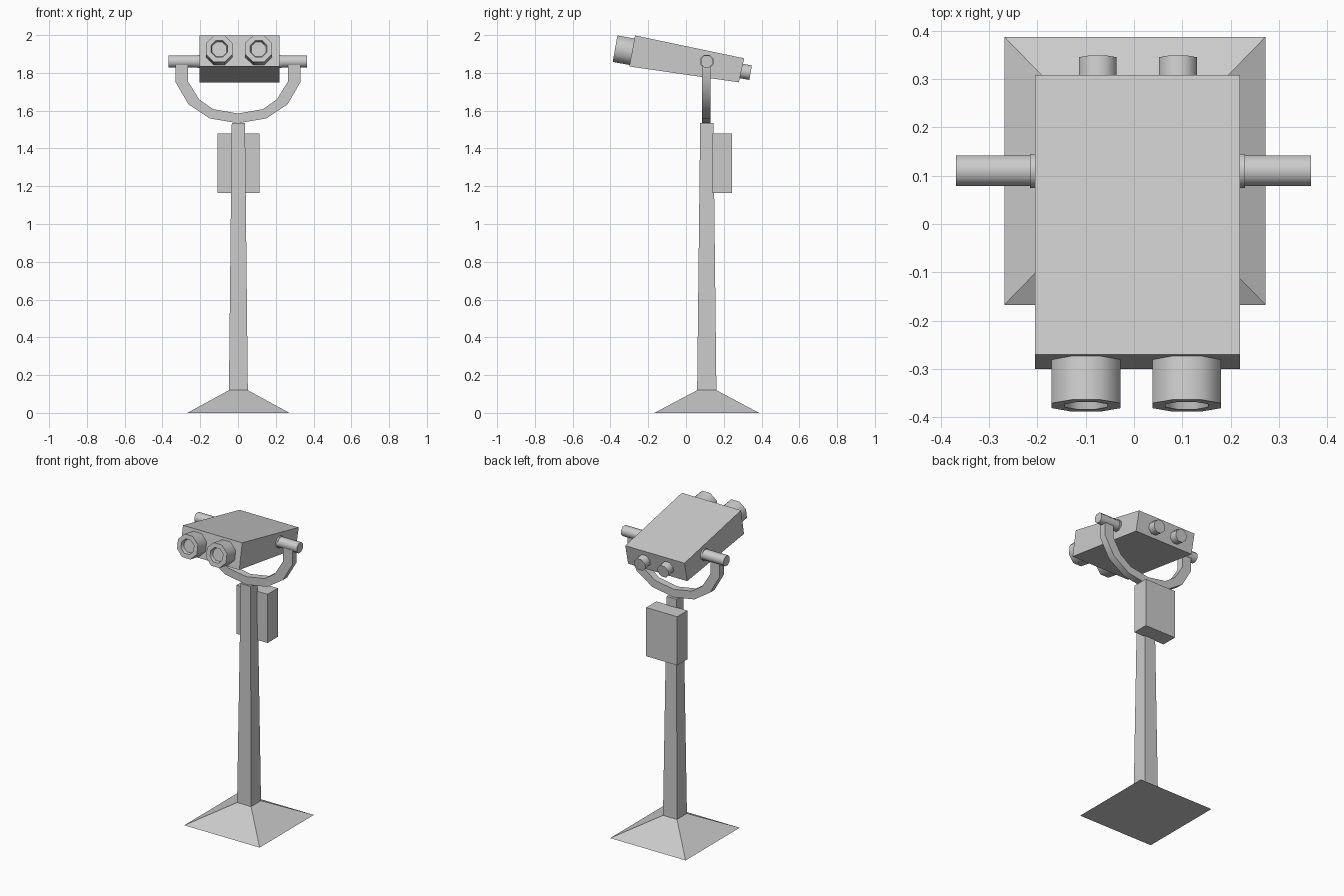
import bpy, bmesh, math
from mathutils import Vector, Matrix

if "Cube" in bpy.data.objects:
    bpy.data.objects.remove(bpy.data.objects["Cube"])

CY = 0.11                 # y of the post axis
TILT = math.radians(10)   # viewer tips up toward the front


def finish(name, bm, smooth=False):
    bmesh.ops.recalc_face_normals(bm, faces=bm.faces)
    me = bpy.data.meshes.new(name)
    bm.to_mesh(me)
    bm.free()
    ob = bpy.data.objects.new(name, me)
    bpy.context.collection.objects.link(ob)
    if smooth:
        bpy.ops.object.select_all(action='DESELECT')
        bpy.context.view_layer.objects.active = ob
        ob.select_set(True)
        bpy.ops.object.shade_smooth_by_angle(angle=math.radians(50))
    return ob


def prism(name, pts, offset, smooth=False):
    """Extrude a planar outline along an offset vector."""
    bm = bmesh.new()
    face = bm.faces.new([bm.verts.new(p) for p in pts])
    ext = bmesh.ops.extrude_face_region(bm, geom=[face])
    verts = [g for g in ext['geom'] if isinstance(g, bmesh.types.BMVert)]
    bmesh.ops.translate(bm, verts=verts, vec=offset)
    return finish(name, bm, smooth)


def frustum(name, x, y, levels):
    """Square sections, each (z, half x, half y), joined upward."""
    bm = bmesh.new()
    rings = [[bm.verts.new((x + sx * hx, y + sy * hy, z))
              for sx, sy in ((-1, -1), (1, -1), (1, 1), (-1, 1))]
             for z, hx, hy in levels]
    bm.faces.new(rings[0])
    bm.faces.new(rings[-1])
    for a, b in zip(rings, rings[1:]):
        for i in range(4):
            j = (i + 1) % 4
            bm.faces.new((a[i], a[j], b[j], b[i]))
    return finish(name, bm)


def tube(name, origin, axis, profile, sides=8):
    """Lathe (distance, radius) pairs about an axis; both ends capped."""
    axis = Vector(axis).normalized()
    side = Vector((0, 1, 0)) if abs(axis.x) > 0.9 else Vector((1, 0, 0))
    up = axis.cross(side)
    bm = bmesh.new()
    rings = []
    for d, r in profile:
        ring = []
        for i in range(sides):
            a = 2 * math.pi * (i + 0.5) / sides
            ring.append(bm.verts.new(Vector(origin) + axis * d
                        + (side * math.cos(a) + up * math.sin(a)) * r))
        rings.append(ring)
    bm.faces.new(rings[0])
    bm.faces.new(rings[-1])
    for a, b in zip(rings, rings[1:]):
        for i in range(sides):
            j = (i + 1) % sides
            bm.faces.new((a[i], a[j], b[j], b[i]))
    return finish(name, bm, True)


# Flared foot and tapered post
frustum("base_and_post", 0.002, CY,
        [(0, 0.27, 0.277), (0.12, 0.05, 0.051), (1.535, 0.035, 0.035)])

# Coin box behind the post
frustum("coin_box", 0.003, 0.192, [(1.165, 0.111, 0.052), (1.48, 0.111, 0.052)])

# Half-ring yoke: outer and inner outlines, mirrored in x
outer = [(0.33, 1.85), (0.33, 1.75), (0.262, 1.633), (0.15, 1.559), (0, 1.534)]
inner = [(0.264, 1.85), (0.264, 1.754), (0.206, 1.66), (0.132, 1.608), (0, 1.585)]


def arc(half):
    return half + [(-x, z) for x, z in half[-2::-1]]


prism("yoke", [(x, 0.084, z) for x, z in arc(outer) + arc(inner)[::-1]],
      (0, 0.045, 0), True)

# Axle and its washers against the housing
tube("axle", (-0.368, CY, 1.86), (1, 0, 0), [(0, 0.034), (0.734, 0.034)])
tube("axle_washers", (-0.215, CY, 1.86), (1, 0, 0), [(0, 0.038), (0.444, 0.038)])

# Wedge-shaped tilted housing
prism("housing", [(-0.205, y, z) for y, z in
      ((-0.27, 1.998), (-0.30, 1.834), (0.28, 1.75), (0.308, 1.877))],
      (0.424, 0, 0))

# Objective lenses (recessed) and eyepieces
ahead = Vector((0, -math.cos(TILT), math.sin(TILT)))
for s, label in ((-1, "left"), (1, "right")):
    tube(f"objective_{label}", (0.005 + s * 0.104, -0.28, 1.911), ahead,
         [(0, 0.077), (0.097, 0.077), (0.097, 0.048), (0.075, 0.042)])
    tube(f"eyepiece_{label}", (0.008 + s * 0.083, 0.28, 1.812), -ahead,
         [(0, 0.042), (0.063, 0.042)])
